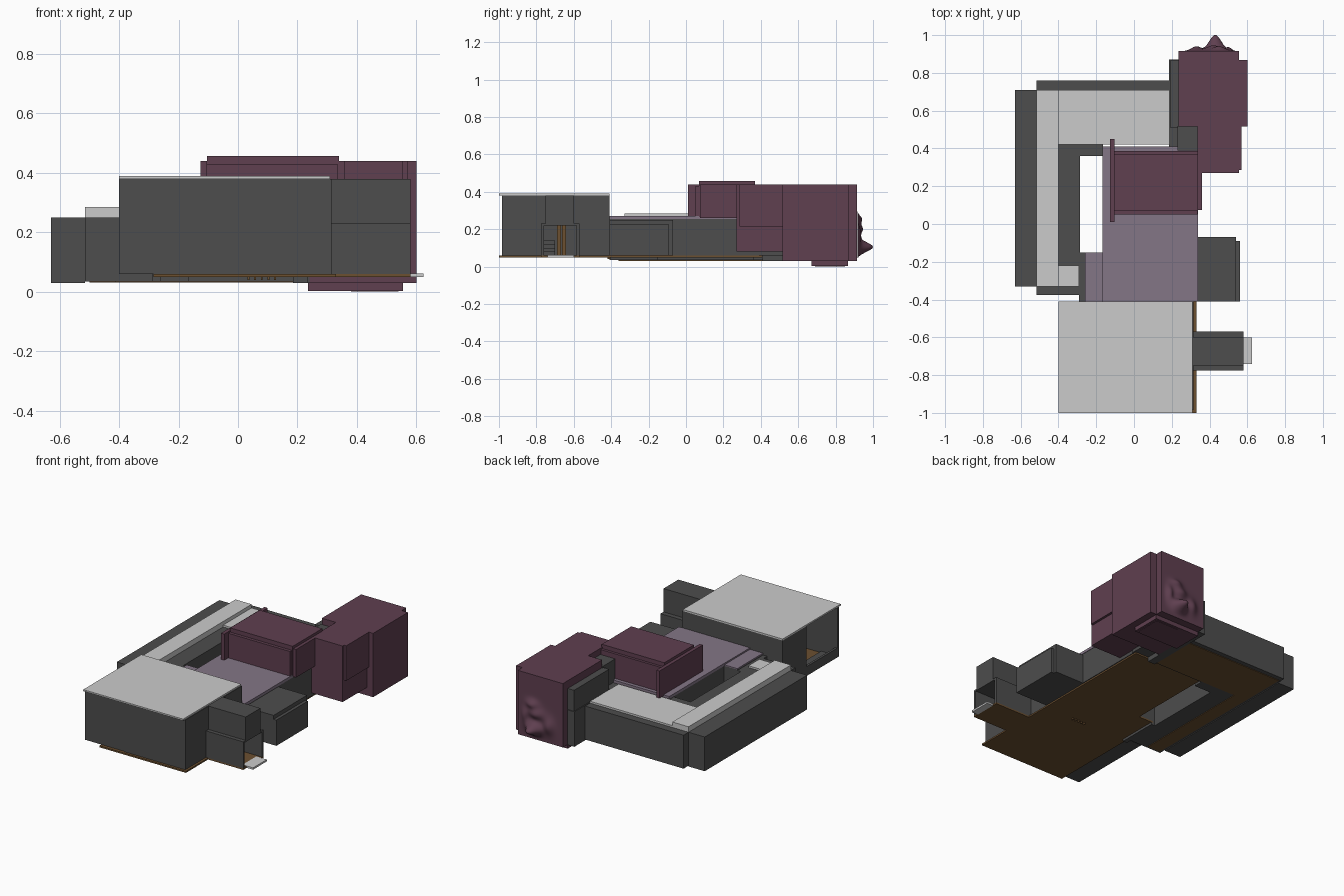
import bpy, math


def material(name, rgb):
    m = bpy.data.materials.new(name)
    m.diffuse_color = (*rgb, 1)
    return m


DARK = material("dark_cladding", (0.075, 0.075, 0.075))
MAROON = material("maroon_cladding", (0.115, 0.05, 0.08))
PURPLE = material("purple_grey_roof", (0.23, 0.18, 0.24))
BROWN = material("brown_timber", (0.15, 0.08, 0.03))


def mesh_object(name, verts, faces, mat=None):
    me = bpy.data.meshes.new(name)
    me.from_pydata(verts, [], faces)
    ob = bpy.data.objects.new(name, me)
    bpy.context.collection.objects.link(ob)
    if mat:
        me.materials.append(mat)
    return ob


def box(name, x0, x1, y0, y1, z0, z1, mat=None):
    v = [(x, y, z) for z in (z0, z1) for x, y in ((x0, y0), (x1, y0), (x1, y1), (x0, y1))]
    f = [(3, 2, 1, 0), (4, 5, 6, 7)] + [(i, (i + 1) % 4, (i + 1) % 4 + 4, i + 4) for i in range(4)]
    return mesh_object(name, v, f, mat)


def prism(name, outline, z0, z1, mat=None):
    # counter-clockwise outline raised from z0 to z1
    n = len(outline)
    v = [(x, y, z0) for x, y in outline] + [(x, y, z1) for x, y in outline]
    f = [tuple(reversed(range(n))), tuple(range(n, 2 * n))]
    f += [(i, (i + 1) % n, (i + 1) % n + n, i + n) for i in range(n)]
    return mesh_object(name, v, f, mat)


# Front hall: slab roof over hollow walls, with an open recess on the left
box("hall_roof", -0.40, 0.31, -1.0, -0.41, 0.38, 0.39)
box("hall_front_wall_left", -0.40, -0.12, -0.98, -0.965, 0.06, 0.38, DARK)
box("hall_front_wall_right", -0.12, 0.31, -0.985, -0.965, 0.06, 0.38, DARK)
box("hall_back_wall", -0.40, 0.31, -0.43, -0.41, 0.06, 0.38, DARK)
box("hall_right_wall", 0.295, 0.315, -0.985, -0.41, 0.06, 0.38, DARK)
box("hall_left_wall", -0.40, -0.385, -0.65, -0.43, 0.06, 0.38, DARK)
box("hall_left_sill", -0.40, -0.385, -0.965, -0.65, 0.06, 0.12, DARK)
box("hall_recess_wall", -0.135, -0.12, -0.965, -0.43, 0.06, 0.38, DARK)
box("hall_left_floor", -0.40, -0.285, -0.98, -0.41, 0.06, 0.07, DARK)

# Entrance porch: upper block over an open-fronted lower passage
box("porch_upper", 0.315, 0.58, -0.75, -0.60, 0.23, 0.38, DARK)
for side, y in (("front", -0.775), ("back", -0.585)):
    box("porch_wall_" + side, 0.315, 0.58, y, y + 0.015, 0.06, 0.23, DARK)
box("porch_ceiling", 0.315, 0.58, -0.775, -0.57, 0.22, 0.23, DARK)
box("porch_floor", 0.31, 0.58, -0.775, -0.57, 0.05, 0.06, BROWN)
box("porch_step", 0.55, 0.625, -0.74, -0.60, 0.05, 0.062)
for i, y in enumerate((-0.69, -0.664)):
    box(f"door_leaf_{i}", 0.316, 0.33, y, y + 0.023, 0.06, 0.23, BROWN)
for i in range(4):
    box(f"passage_stair_{i}", 0.33 + 0.02 * i, 0.35 + 0.02 * i, -0.76, -0.70, 0.06, 0.14 - 0.02 * i, DARK)

# Timber floor seen from below, with a row of pegs
prism("main_floor", [(-0.285, -1.0), (0.33, -1.0), (0.33, 0.41), (-0.165, 0.41),
                     (-0.165, -0.15), (-0.285, -0.15)], 0.05, 0.06, BROWN)
for i in range(5):
    x = 0.035 + 0.0225 * i
    box(f"floor_peg_{i}", x - 0.003, x + 0.003, -0.42, -0.405, 0.04, 0.05, BROWN)

# Middle block beside the open courtyard
middle = [(-0.26, -0.41), (0.335, -0.41), (0.335, 0.41), (-0.165, 0.41), (-0.165, -0.15), (-0.26, -0.15)]
prism("middle_walls", middle, 0.06, 0.255, DARK)
box("middle_roof_low", -0.26, -0.165, -0.41, -0.15, 0.255, 0.262, PURPLE)
box("middle_roof", -0.168, 0.338, -0.41, 0.41, 0.255, 0.272, PURPLE)
box("right_annex", 0.335, 0.54, -0.41, -0.07, 0.06, 0.25, DARK)
box("right_annex_wide", 0.335, 0.56, -0.41, -0.09, 0.06, 0.225, DARK)

# Wing wrapped around the left and back
box("wing_outer_left", -0.63, -0.515, -0.33, 0.71, 0.03, 0.25, DARK)
prism("wing_walls", [(-0.515, -0.375), (-0.29, -0.375), (-0.29, -0.41), (-0.26, -0.41), (-0.26, -0.15),
                     (-0.285, -0.15), (-0.285, 0.36), (-0.165, 0.36), (-0.165, 0.42), (0.23, 0.42),
                     (0.23, 0.76), (-0.515, 0.76)], 0.035, 0.25, DARK)
box("wing_roof_left", -0.515, -0.40, -0.33, 0.71, 0.25, 0.285)
box("wing_roof_back", -0.40, 0.185, 0.42, 0.71, 0.25, 0.262)
box("wing_roof_notch", -0.40, -0.29, -0.33, -0.22, 0.25, 0.262)
box("wing_floor_back", -0.50, 0.19, 0.43, 0.73, 0.031, 0.037, BROWN)
box("wing_floor_left", -0.50, -0.41, -0.36, 0.43, 0.031, 0.037, BROWN)

# Maroon upper storey on the middle roof
box("upper_storey", -0.105, 0.34, 0.07, 0.37, 0.265, 0.457, MAROON)
for side, y in (("front", 0.05), ("back", 0.365)):
    box("upper_storey_ledge_" + side, -0.105, 0.335, y, y + 0.022, 0.265, 0.43, MAROON)
box("upper_storey_end_panel", -0.127, -0.104, 0.01, 0.45, 0.265, 0.44, MAROON)
box("upper_storey_right_panel", 0.335, 0.36, 0.075, 0.28, 0.26, 0.44, MAROON)

# Link between wing and tower
box("link_low", 0.185, 0.235, 0.41, 0.87, 0.03, 0.255, DARK)
box("link_tall", 0.23, 0.34, 0.39, 0.52, 0.06, 0.40, DARK)
box("link_side", 0.19, 0.24, 0.51, 0.865, 0.03, 0.39, DARK)

# Maroon rear tower
box("tower_core", 0.235, 0.555, 0.515, 0.915, 0.03, 0.44, MAROON)
box("tower_side", 0.335, 0.60, 0.515, 0.868, 0.03, 0.44, MAROON)
box("tower_front", 0.335, 0.555, 0.27, 0.515, 0.08, 0.44, MAROON)
box("tower_front_upper", 0.335, 0.57, 0.285, 0.515, 0.215, 0.44, MAROON)
box("tower_foot", 0.235, 0.555, 0.67, 0.865, 0.003, 0.03, MAROON)
box("tower_foot_pad", 0.38, 0.54, 0.69, 0.85, 0.0, 0.004, MAROON)

# Sculpted relief on the back of the tower: (x, z, spread x, spread z, depth)
BUMPS = [(0.43, 0.105, 0.045, 0.035, 0.085), (0.42, 0.20, 0.05, 0.035, 0.030),
         (0.45, 0.255, 0.04, 0.025, 0.024), (0.33, 0.14, 0.035, 0.05, 0.025),
         (0.50, 0.17, 0.022, 0.05, 0.020)]
N, M = 32, 40
verts = []
for j in range(M + 1):
    for i in range(N + 1):
        u, w = i / N, j / M
        x, z = 0.24 + 0.31 * u, 0.035 + 0.40 * w
        d = sum(h * math.exp(-((x - cx) / sx) ** 2 - ((z - cz) / sz) ** 2) for cx, cz, sx, sz, h in BUMPS)
        d *= min(1, 10 * u, 10 * (1 - u), 15 * w, 10 * (1 - w))
        verts.append((x, 0.916 + d, z))
faces = [(k, k + N + 1, k + N + 2, k + 1) for j in range(M) for k in range(j * (N + 1), j * (N + 1) + N)]
relief = mesh_object("tower_relief", verts, faces, MAROON)
for p in relief.data.polygons:
    p.use_smooth = True
